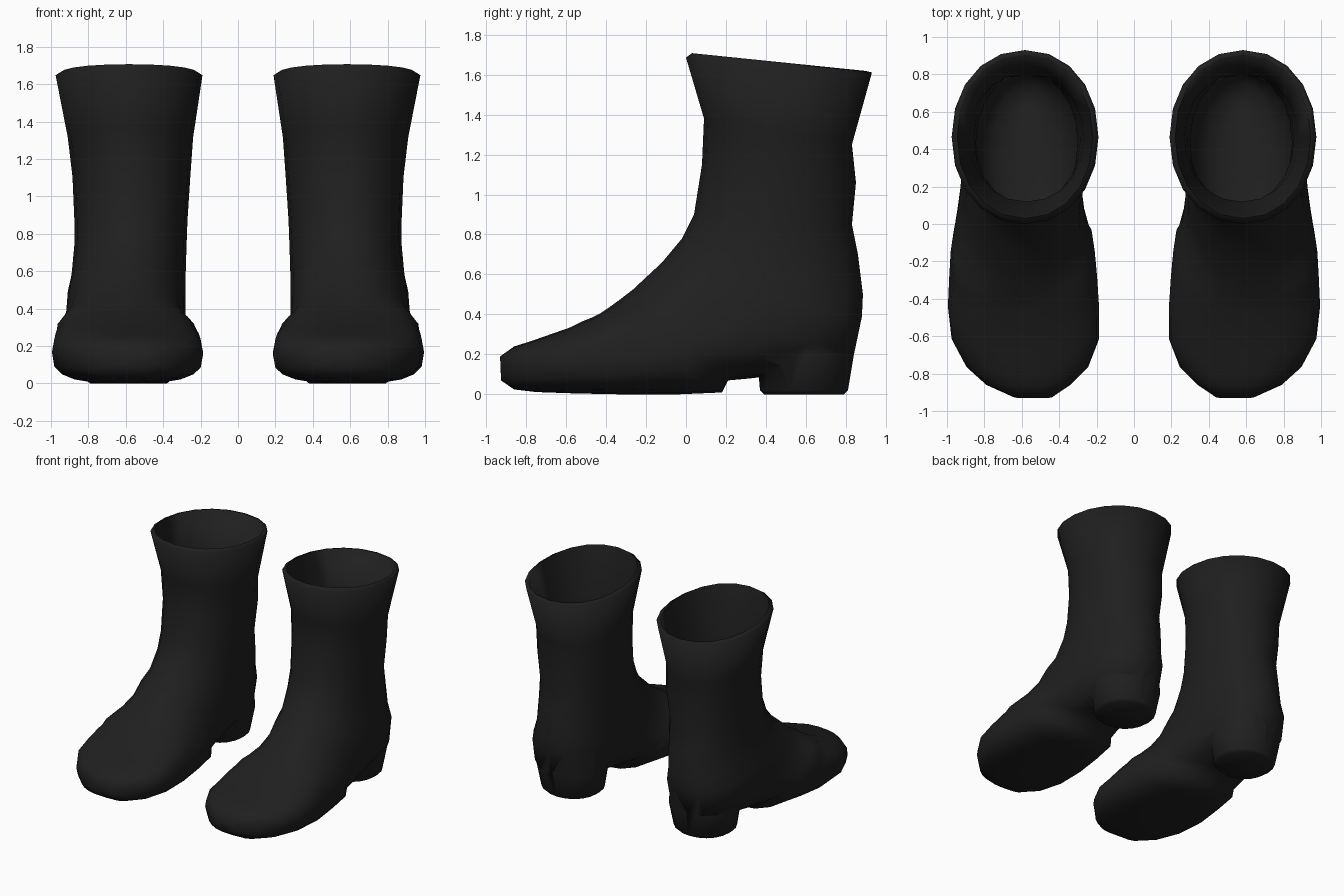
import bpy
import bmesh
import math
from mathutils import Vector

default_cube = bpy.data.objects.get("Cube")
if default_cube:
    bpy.data.objects.remove(default_cube, do_unlink=True)

SEGMENTS = 20


def make_material(name, colour):
    material = bpy.data.materials.new(name)
    material.use_nodes = True
    material.diffuse_color = colour
    material.node_tree.nodes["Principled BSDF"].inputs["Base Color"].default_value = colour
    return material


black = make_material("black rubber", (0.014, 0.014, 0.014, 1))


def signed_power(value, exponent):
    return math.copysign(abs(value) ** exponent, value)


def ring_points(row, side, inset=0.0, front_power=0.95, back_power=0.95):
    """Rounded section between a front point and a back point of the side profile."""
    front_y, front_z, back_y, back_z, inner_x, outer_x = row
    front = Vector((0, front_y, front_z))
    back = Vector((0, back_y, back_z))
    axis = (back - front).normalized()
    front, back = front + axis * inset, back - axis * inset
    middle = (front + back) / 2
    half_width = (outer_x - inner_x) / 2 - inset
    points = []
    for step in range(SEGMENTS):
        angle = math.tau * step / SEGMENTS
        along, across = math.cos(angle), math.sin(angle)
        power = back_power if along < 0 else front_power
        point = middle + (back - middle) * -signed_power(along, power)
        point.x = side * ((inner_x + outer_x) / 2 + half_width * signed_power(across, power))
        points.append(point)
    return points


def loft(name, rings):
    """Skin a closed tube through the rings and cap both ends."""
    bm = bmesh.new()
    loops = [[bm.verts.new(point) for point in ring] for ring in rings]
    for lower, upper in zip(loops, loops[1:]):
        for i in range(SEGMENTS):
            j = (i + 1) % SEGMENTS
            bm.faces.new((lower[i], lower[j], upper[j], upper[i]))
    bm.faces.new(loops[0])
    bm.faces.new(loops[-1])
    bmesh.ops.recalc_face_normals(bm, faces=bm.faces)
    mesh = bpy.data.meshes.new(name)
    bm.to_mesh(mesh)
    bm.free()
    mesh.materials.append(black)
    obj = bpy.data.objects.new(name, mesh)
    bpy.context.collection.objects.link(obj)
    return obj


# Sections: front y, front z, back y, back z, inner x, outer x
lip = (0, 1.71, .93, 1.615, .19, .975)
shaft = [
    (0, 1.685, .93, 1.61, .19, .975),
    (.09, 1.38, .83, 1.25, .24, .91),
    (.08, 1.15, .85, 1.06, .255, .885),
    (.04, .9, .83, .85, .27, .875),
    (-.02, .78, .86, .7, .275, .875),
    (-.12, .66, .885, .5, .28, .89),
]
ankle = [
    (-.19, .595, .88, .39, .28, .91),
    (-.265, .525, .84, .2, .28, .92),
    (-.33, .475, .55, .11, .275, .935),
    (-.385, .435, .32, .08, .25, .96),
    (-.43, .405, .21, .07, .225, .975),
]
foot = [
    (-.47, .385, .18, .01, .21, .98),
    (-.52, .365, -.05, 0, .197, .988),
    (-.58, .335, -.3, 0, .187, .995),
    (-.68, .3, -.55, .005, .187, .975),
    (-.78, .265, -.75, .012, .245, .895),
    (-.86, .24, -.86, .025, .34, .79),
    (-.93, .19, -.925, .07, .44, .64),
]
# Heel block sections: z, front y, back y, inner x, outer x
heel_levels = [
    (0, .39, .79, .38, .79),
    (.02, .37, .81, .355, .815),
    (.2, .355, .84, .32, .85),
    (.33, .35, .85, .34, .84),
    (.46, .42, .78, .42, .76),
]


def make_boot(name, side):
    # Rounded bottom of the lining, lining walls, rolled lip, shaft and foot in one skin
    rings = [ring_points(shaft[-1], side, inset=depth) for depth in (0.26, 0.14)]
    rings += [ring_points(row, side, inset=0.03) for row in reversed(shaft[1:-1])]
    rings.append(ring_points(lip, side, inset=0.03))
    rings += [ring_points(row, side) for row in shaft]
    # The upper squares off over the instep, and the back flares into the heel
    rings += [ring_points(row, side, front_power=0.85 - 0.06 * i,
                          back_power=0.8 if i < 2 else 0.95)
              for i, row in enumerate(ankle)]
    # The sole is round at the arch and squares off towards the toe
    rings += [ring_points(row, side, front_power=min(0.8, 0.62 + 0.04 * i),
                          back_power=max(0.66, 0.9 - 0.12 * i))
              for i, row in enumerate(foot)]
    boot = loft(name, rings)

    # Heel block joined into the boot
    heel = loft("heel", [ring_points((y0, z, y1, z, x0, x1), side)
                         for z, y0, y1, x0, x1 in heel_levels])
    heel.hide_render = True
    union = boot.modifiers.new("join heel", 'BOOLEAN')
    union.operation = 'UNION'
    union.solver = 'EXACT'
    union.object = heel
    bpy.ops.object.select_all(action='DESELECT')
    bpy.context.view_layer.objects.active = boot
    boot.select_set(True)
    bpy.ops.object.modifier_apply(modifier=union.name)
    bpy.data.objects.remove(heel, do_unlink=True)
    bpy.ops.object.shade_smooth_by_angle(angle=math.radians(100))


make_boot("left_boot", 1)
make_boot("right_boot", -1)
